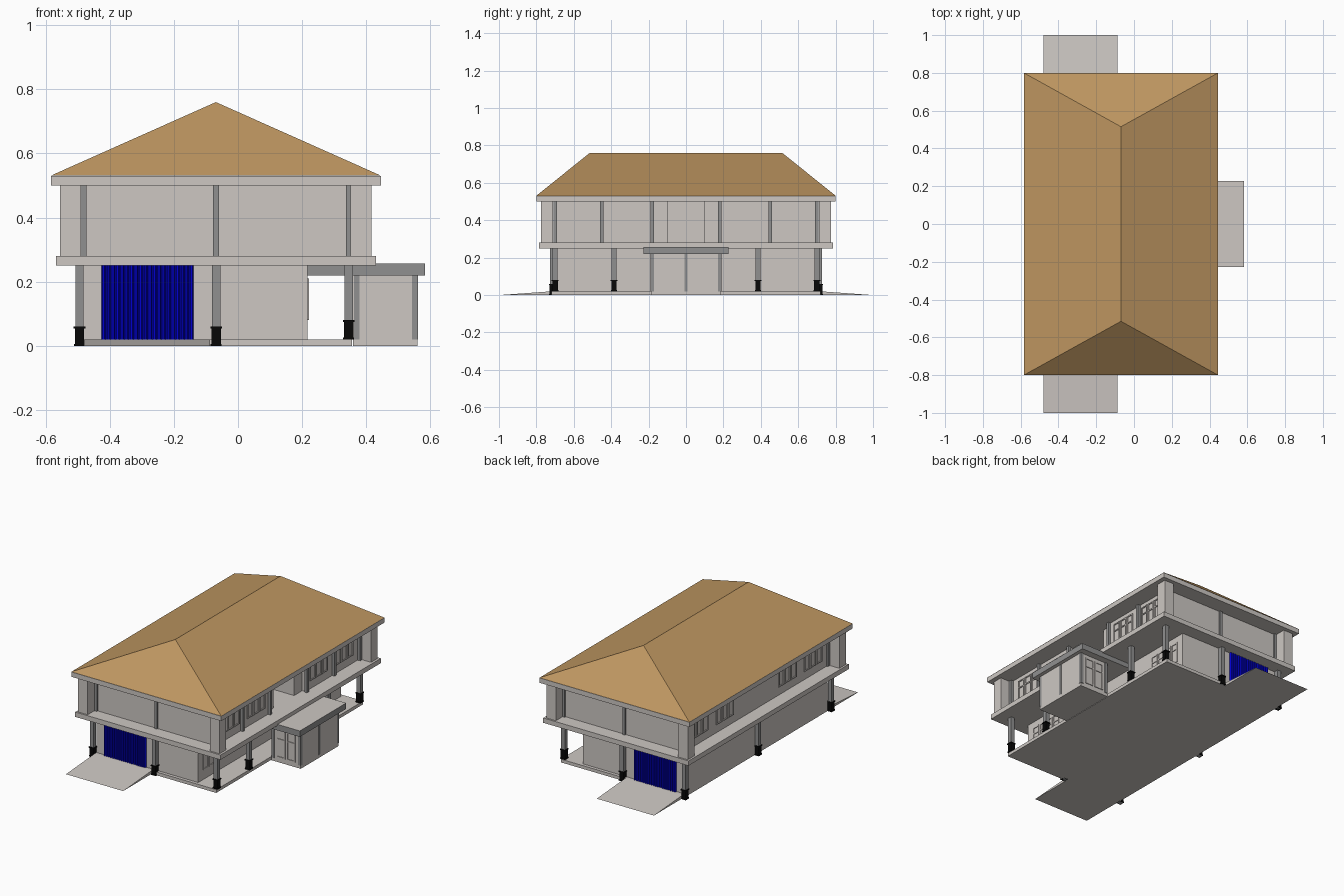
import bpy, bmesh
from mathutils import Vector

if "Cube" in bpy.data.objects:
    bpy.data.objects.remove(bpy.data.objects["Cube"], do_unlink=True)


def material(name, rgb):
    m = bpy.data.materials.new(name)
    m.use_nodes = True
    m.diffuse_color = (*rgb, 1)
    m.node_tree.nodes["Principled BSDF"].inputs["Base Color"].default_value = (*rgb, 1)
    return m


PLASTER = material("warm_plaster", (0.61, 0.575, 0.545))
ROOF = material("tan_roof", (0.515, 0.305, 0.118))
GREY = material("mid_grey", (0.28, 0.28, 0.28))
BLUE = material("deep_blue", (0.0, 0.0, 0.65))
BLACK = material("black", (0.002, 0.002, 0.002))


def finish(bm, name, *mats, rule=None):
    bmesh.ops.recalc_face_normals(bm, faces=bm.faces[:])
    bm.normal_update()
    for f in bm.faces:
        f.material_index = rule(f.normal) if rule else 0
    mesh = bpy.data.meshes.new(name)
    bm.to_mesh(mesh)
    bm.free()
    for m in mats:
        mesh.materials.append(m)
    ob = bpy.data.objects.new(name, mesh)
    bpy.context.collection.objects.link(ob)
    return ob


def add_box(bm, x0, x1, y0, y1, z0, z1):
    vs = bmesh.ops.create_cube(bm, size=1)["verts"]
    for v in vs:
        v.co = Vector(((x0 + x1) / 2 + v.co.x * (x1 - x0),
                       (y0 + y1) / 2 + v.co.y * (y1 - y0),
                       (z0 + z1) / 2 + v.co.z * (z1 - z0)))


def boxes(name, items, *mats, rule=None):
    bm = bmesh.new()
    for b in items:
        add_box(bm, *b)
    return finish(bm, name, *mats, rule=rule)


def prism(name, outline, z0, z1, *mats):
    bm = bmesh.new()
    face = bm.faces.new([bm.verts.new((x, y, z0)) for x, y in outline])
    bmesh.ops.recalc_face_normals(bm, faces=[face])
    solid = bmesh.ops.extrude_face_region(bm, geom=[face], use_keep_orig=True)["geom"]
    bmesh.ops.translate(bm, vec=(0, 0, z1 - z0),
                        verts=[v for v in solid if isinstance(v, bmesh.types.BMVert)])
    return finish(bm, name, *mats)


def edge_band(n):
    return 0 if abs(n.z) > 0.5 else 1


# Floors and eaves
boxes("ground_slab", [(-0.482, 0.355, -0.72, 0.72, 0, 0.02)], PLASTER)
boxes("upper_slab", [(-0.567, 0.43, -0.785, 0.785, 0.25, 0.28)], PLASTER)
boxes("eaves", [(-0.583, 0.445, -0.8, 0.8, 0.5, 0.53)], PLASTER)

# Hipped roof
bm = bmesh.new()
eave = [bm.verts.new((x, y, 0.531)) for x, y in
        ((-0.583, -0.8), (0.445, -0.8), (0.445, 0.8), (-0.583, 0.8))]
front, back = [bm.verts.new((-0.069, y, 0.76)) for y in (-0.515, 0.515)]
a, b, c, d = eave
for loop in ((a, b, front), (b, c, back, front), (c, d, back), (d, a, front, back), (d, c, b, a)):
    bm.faces.new(loop)
finish(bm, "hipped_roof", ROOF)

# Ground storey block and the upper rooms with the stair recess
boxes("ground_walls", [(-0.482, 0.217, -0.7, 0.7, 0.01, 0.25)], PLASTER)
prism("upper_walls", [(-0.48, -0.7), (0.337, -0.7), (0.337, -0.18), (0.1, -0.18),
                      (0.1, 0.18), (0.337, 0.18), (0.337, 0.7), (-0.48, 0.7)],
      0.28, 0.5, PLASTER)
boxes("corner_piers", [(x, x + 0.066, y, y + 0.065, 0.28, 0.5)
                       for x in (-0.555, 0.35) for y in (-0.775, 0.71)], PLASTER)
boxes("stair_walls", [(0.1, 0.315, y, y + 0.075, 0.265, 0.5)
                      for y in (-0.175, 0.1)], PLASTER)

# Ramps at both ends
for s, name in ((-1, "front_ramp"), (1, "back_ramp")):
    bm = bmesh.new()
    l, r = [[bm.verts.new((x, s * y, z)) for y, z in ((0.72, 0), (0.72, 0.02), (1, 0))]
            for x in (-0.48, -0.088)]
    bm.faces.new(l)
    bm.faces.new(r)
    for i in range(3):
        j = (i + 1) % 3
        bm.faces.new((l[i], l[j], r[j], r[i]))
    finish(bm, name, PLASTER)

# Corrugated shutters
for s, name in ((-1, "front_shutter"), (1, "back_shutter")):
    ribs, pitch = 20, 0.0144
    pts = [(-0.426, s * 0.69)]
    for i in range(ribs):
        x = -0.426 + i * pitch
        pts += [(x, s * 0.704), (x + pitch * 0.3, s * 0.712),
                (x + pitch * 0.7, s * 0.712), (x + pitch * 0.95, s * 0.704)]
    pts.append((-0.138, s * 0.69))
    prism(name, pts, 0.02, 0.25, BLUE)

# Ground columns on flanged black bases: (x, y, base height)
posts = [(x, s * 0.715, 0) for x in (-0.494, -0.068) for s in (-1, 1)]
posts += [(0.345, s * y, 0.02) for y in (0.385, 0.7) for s in (-1, 1)]
posts.append((-0.494, 0, 0))
columns, bases = [], []
for x, y, z in posts:
    columns.append((x - 0.013, x + 0.013, y - 0.013, y + 0.013, z, 0.25))
    for h, z0, z1 in ((0.017, 0, 0.006), (0.0145, 0.006, 0.054), (0.018, 0.054, 0.06)):
        bases.append((x - h, x + h, y - h, y + h, z + z0, z + z1))
boxes("ground_columns", columns, GREY)
boxes("column_bases", bases, BLACK)

# Slim upper columns
upper = [(x, s * 0.7) for x in (-0.481, -0.069, 0.345) for s in (-1, 1)]
upper += [(0.345, s * y) for y in (0.18, 0.45) for s in (-1, 1)]
boxes("upper_columns", [(x - 0.009, x + 0.009, y - 0.009, y + 0.009, 0.28, 0.5)
                        for x, y in upper], GREY)


def frame(x, y0, y1, z0, z1, depth, bar=0.007, along_x=False):
    """Window frame bars with a middle rail, on a wall facing x (or y)."""
    zm = z0 + (z1 - z0) * 0.65
    lo, hi = sorted((x, x + depth))
    parts = [(y0, y0 + bar, z0, z1), (y1 - bar, y1, z0, z1), (y0, y1, z0, z0 + bar),
             (y0, y1, z1 - bar, z1), (y0, y1, zm, zm + bar)]
    return [(p, q, lo, hi, r, t) if along_x else (lo, hi, p, q, r, t)
            for p, q, r, t in parts]


# Window groups on both long sides
right, left, lower = [], [], []
for s in (-1, 1):
    for start in (0.22, 0.28, 0.34, 0.47, 0.53, 0.59):
        y0, y1 = sorted((s * start, s * (start + 0.053)))
        right += frame(0.337, y0, y1, 0.33, 0.475, 0.005)
        left += frame(-0.48, y0, y1, 0.33, 0.475, -0.005)
    for start in (0.42, 0.48, 0.54, 0.6):
        y0, y1 = sorted((s * start, s * (start + 0.053)))
        lower += frame(0.217, y0, y1, 0.08, 0.21, 0.004)
boxes("right_windows", right, PLASTER)
boxes("left_windows", left, PLASTER)
boxes("corridor_windows", lower, PLASTER)

# Side annex with flat roof, corner posts and door frames
boxes("annex_walls", [(0.358, 0.56, -0.185, 0.185, 0, 0.22)], PLASTER)
boxes("annex_roof", [(0.217, 0.583, -0.227, 0.227, 0.22, 0.257)], PLASTER, GREY, rule=edge_band)
annex_posts = [(x, y) for x in (0.37, 0.552) for y in (-0.18, 0.18)] + [(0.552, 0)]
boxes("annex_posts", [(x - 0.009, x + 0.009, y - 0.009, y + 0.009, 0.02, 0.22)
                      for x, y in annex_posts], GREY)
doors = []
for s in (-1, 1):
    for x0 in (0.395, 0.465):
        doors += frame(s * 0.185, x0, x0 + 0.06, 0.03, 0.2, s * 0.004, along_x=True)
boxes("annex_doors", doors, PLASTER)
